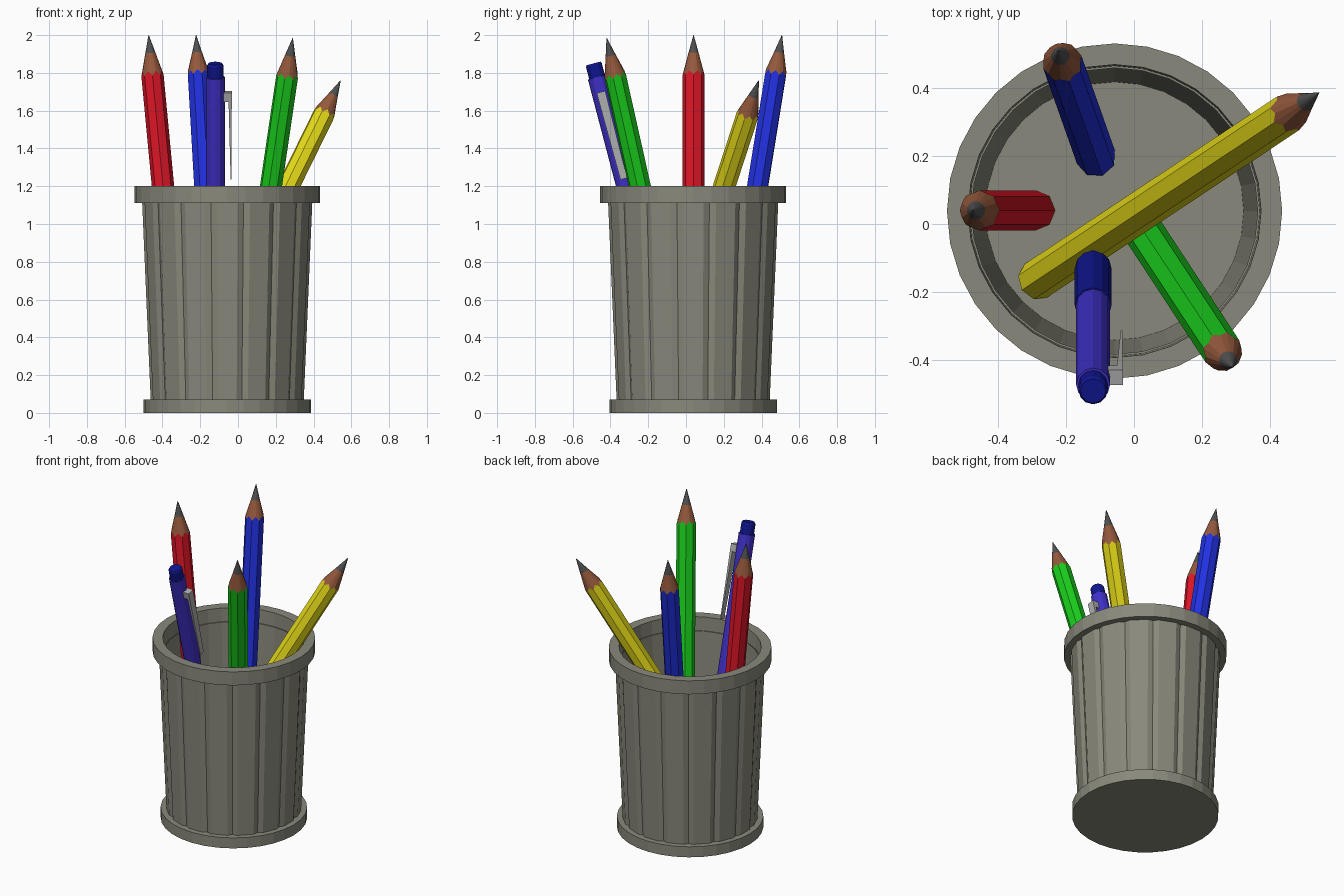
import bpy
from math import sin, cos, pi, atan2, hypot
from mathutils import Vector

if "Cube" in bpy.data.objects:
    bpy.data.objects.remove(bpy.data.objects["Cube"])

CX, CY = -0.057, 0.038


def material(name, rgb):
    m = bpy.data.materials.new(name)
    m.diffuse_color = (*rgb, 1)
    m.use_nodes = True
    m.node_tree.nodes["Principled BSDF"].inputs["Base Color"].default_value = m.diffuse_color
    return m


METAL = material("warm_grey", (0.25, 0.25, 0.20))
WOOD = material("wood", (0.30, 0.10, 0.045))
LEAD = material("graphite", (0.08, 0.08, 0.08))
PEN = material("pen_blue", (0.05, 0.03, 0.58))
CAP = material("cap_blue", (0.005, 0.008, 0.28))
CLIP = material("clip_grey", (0.42, 0.42, 0.42))


def loft(name, rings, mats, bands=None, caps=True):
    """Skin a list of equal rings; bands gives the material of each strip."""
    n = len(rings[0])
    verts = [p for ring in rings for p in ring]
    faces, idx = [], []
    for k in range(len(rings) - 1):
        for i in range(n):
            j = (i + 1) % n
            faces.append((k * n + i, k * n + j, (k + 1) * n + j, (k + 1) * n + i))
            idx.append(bands[k] if bands else 0)
    if caps:
        last = (len(rings) - 1) * n
        faces += [tuple(range(n))[::-1], tuple(range(last, last + n))]
        idx += [0, bands[-1] if bands else 0]
    mesh = bpy.data.meshes.new(name)
    mesh.from_pydata(verts, [], faces)
    for m in mats:
        mesh.materials.append(m)
    for poly, i in zip(mesh.polygons, idx):
        poly.material_index = i
    ob = bpy.data.objects.new(name, mesh)
    bpy.context.collection.objects.link(ob)
    return ob


def circle(r, z, n):
    return [(r * cos(2 * pi * i / n), r * sin(2 * pi * i / n), z) for i in range(n)]


def lathe(name, profile, n, mat, caps=True):
    return loft(name, [circle(r, z, n) for r, z in profile], [mat], caps=caps)


# cup: base disc, rim with tapered inner lining
base = lathe("cup_base", [(0.443, 0), (0.443, 0.07)], 32, METAL)
rim = lathe("cup_rim_and_lining", [(0.42, 1.11), (0.492, 1.11), (0.492, 1.2),
                                   (0.43, 1.2), (0.379, 0.07)], 32, METAL, caps=False)


# fluted outer wall: 16 flat staves separated by shallow grooves
def flutes(r, z, count=16, half=0.122, depth=0.013):
    pts = []
    for i in range(count):
        a = 2 * pi * i / count
        for da, rr in ((-half, r), (half, r), (pi / count, r - depth)):
            pts.append((rr * cos(a + da), rr * sin(a + da), z))
    return pts


wall = loft("cup_fluted_wall", [flutes(0.408, 0.06), flutes(0.454, 1.12)], [METAL], caps=False)
for ob in (base, rim, wall):
    ob.location = (CX, CY, 0)


# pencils: octagonal barrel, scalloped sharpened cone, graphite point
def pencil(name, rgb, bottom, tip, r=0.059, sides=8):
    axis = Vector(tip) - Vector(bottom)
    length = axis.length
    n = 2 * sides
    barrel = []
    for i in range(n):
        rr = r * (cos(pi / sides) if i % 2 else 1)
        barrel.append((rr * cos(2 * pi * i / n), rr * sin(2 * pi * i / n), i % 2))
    rings = [[(x, y, 0) for x, y, m in barrel],
             [(x, y, length - 0.215 + 0.024 * m) for x, y, m in barrel],
             circle(0.027, length - 0.095, n),
             circle(0.001, length, n)]
    ob = loft(name, rings, [material(name + "_paint", rgb), WOOD, LEAD], [0, 1, 2])
    ob.location = bottom
    ob.rotation_mode = 'QUATERNION'
    ob.rotation_quaternion = axis.to_track_quat('Z', 'Y')


pencil("red_pencil", (0.75, 0.008, 0.02), (-0.29, 0.04, 0.07), (-0.473, 0.04, 2.0))
pencil("blue_pencil", (0.015, 0.03, 0.75), (-0.112, 0.197, 0.07), (-0.222, 0.508, 2.0))
pencil("green_pencil", (0.01, 0.62, 0.012), (0.01, 0.006, 0.08), (0.29, -0.42, 1.985))
pencil("yellow_pencil", (0.78, 0.70, 0.01), (-0.287, -0.166, 0.07), (0.543, 0.385, 1.76))

# pen: barrel, lower cap, end plug and side clip, all leaning to the front
L = hypot(0.36, 1.37)
parts = [
    lathe("pen_barrel", [(0.05, 0.4), (0.05, L - 0.075)], 12, PEN),
    lathe("pen_lower_cap", [(0.054, 0), (0.054, 0.43)], 12, CAP),
    lathe("pen_end_plug", [(0.043, L - 0.08), (0.043, L - 0.01), (0.037, L)], 12, CAP),
]


def rect(x0, x1, hy, z):
    return [(x0, -hy, z), (x1, -hy, z), (x1, hy, z), (x0, hy, z)]


parts += [
    loft("pen_clip_bracket", [rect(0.04, 0.087, 0.023, 1.212), rect(0.04, 0.087, 0.023, 1.26)], [CLIP]),
    loft("pen_clip_strip", [rect(0.081, 0.086, 0.018, 0.785), rect(0.07, 0.087, 0.023, 1.212)], [CLIP]),
]
for ob in parts:
    ob.location = (-0.12, -0.13, 0.48)
    ob.rotation_euler = (atan2(0.36, 1.37), 0, 0)
